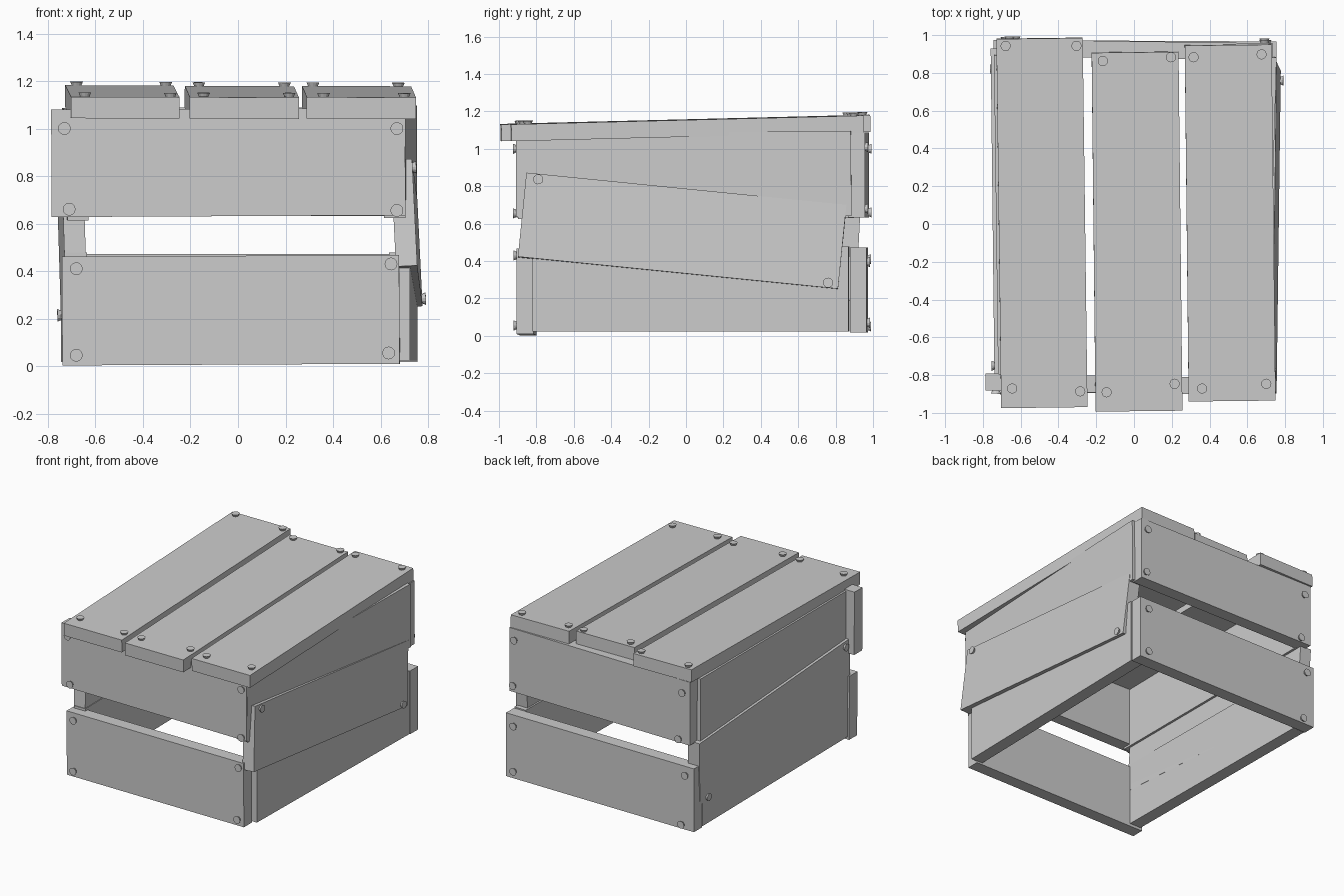
import bpy, bmesh
from mathutils import Matrix, Vector, Euler

# Columns of each base frame: length direction, width direction, outward normal
FRAMES = {
    "front": ((1, 0, 0), (0, 0, 1), (0, -1, 0)),
    "back": ((-1, 0, 0), (0, 0, 1), (0, 1, 0)),
    "right": ((0, 1, 0), (0, 0, 1), (1, 0, 0)),
    "left": ((0, -1, 0), (0, 0, 1), (-1, 0, 0)),
    "top": ((1, 0, 0), (0, 1, 0), (0, 0, 1)),
}
# Which world axes the nail coordinates refer to
NAIL_AXES = {"front": (0, 2), "back": (0, 2), "right": (1, 2), "left": (1, 2), "top": (0, 1)}
THICK = 0.09


def add_object(name, bm, matrix):
    mesh = bpy.data.meshes.new(name)
    bm.to_mesh(mesh)
    bm.free()
    ob = bpy.data.objects.new(name, mesh)
    ob.matrix_world = matrix
    bpy.context.collection.objects.link(ob)


def plank(name, side, center, length, width, rot=(0, 0, 0), nails=()):
    base = Matrix(FRAMES[side]).transposed().to_4x4()
    m = Matrix.Translation(center) @ Euler(rot).to_matrix().to_4x4() @ base
    bm = bmesh.new()
    bmesh.ops.create_cube(bm, size=1, matrix=Matrix.Diagonal((length, width, THICK, 1)))
    add_object(name, bm, m)
    if not nails:
        return
    # Flared nail heads sitting on the outer face
    bm = bmesh.new()
    for a, b in nails:
        p = Vector(center)
        i, j = NAIL_AXES[side]
        p[i], p[j] = a, b
        q = m.inverted() @ p
        q.z = THICK / 2 + 0.006
        bmesh.ops.create_cone(bm, cap_ends=True, segments=12, radius1=0.018,
                              radius2=0.027, depth=0.02, matrix=Matrix.Translation(q))
    add_object(name + "_nails", bm, m)


# Front boards
plank("front_lower_board", "front", (-0.03, -0.852, 0.235), 1.42, 0.458, (0, -0.005, -0.012),
      [(-0.68, 0.41), (-0.68, 0.045), (0.645, 0.43), (0.635, 0.055)])
plank("front_upper_board", "front", (-0.04, -0.85, 0.857), 1.49, 0.452, (0, -0.005, -0.018),
      [(-0.73, 1.0), (-0.71, 0.66), (0.67, 0.655), (0.67, 1.0)])

# Back boards
plank("back_lower_board", "back", (0.005, 0.925, 0.245), 1.5, 0.455, (0, 0, -0.005),
      [(0.69, 0.395), (0.69, 0.07), (-0.68, 0.41), (-0.65, 0.05)])
plank("back_upper_board", "back", (0.01, 0.922, 0.86), 1.45, 0.455, (0, 0, -0.014),
      [(0.69, 1.01), (0.70, 0.68), (-0.66, 1.0), (-0.63, 0.66)])

# Right side boards, the middle one nailed on crooked
plank("right_lower_board", "right", (0.695, 0.025, 0.25), 1.69, 0.455, (0, 0, -0.018))
plank("right_upper_board", "right", (0.685, -0.008, 0.86), 1.785, 0.455, (0.01, 0, -0.0275))
plank("right_crooked_board", "right", (0.71, -0.02, 0.56), 1.72, 0.452, (-0.1, -0.05, -0.008),
      [(-0.79, 0.835), (0.76, 0.28)])

# Left side boards, the middle one nailed on crooked
plank("left_lower_board", "left", (-0.69, 0.025, 0.25), 1.7, 0.455, (0, 0, 0.01))
plank("left_upper_board", "left", (-0.685, 0.02, 0.85), 1.75, 0.455, (0.01, 0, 0.013))
plank("left_crooked_board", "left", (-0.697, 0.05, 0.46), 1.74, 0.452, (-0.052, -0.03, 0.013),
      [(-0.75, 0.69), (0.82, 0.215)])

# Lid boards, sloping gently down to the front
plank("lid_left_board", "top", (-0.4875, 0.006, 1.112), 0.457, 1.955, (0.025, 0.004, 0.013),
      [(-0.68, 0.945), (-0.305, 0.945), (-0.645, -0.87), (-0.285, -0.885)])
plank("lid_middle_board", "top", (0.016, -0.04, 1.11), 0.46, 1.9, (0.025, 0.004, 0.011),
      [(-0.165, 0.865), (0.195, 0.885), (-0.145, -0.89), (0.215, -0.845)])
plank("lid_right_board", "top", (0.509, 0.006, 1.11), 0.46, 1.885, (0.025, 0.004, 0.011),
      [(0.315, 0.885), (0.675, 0.9), (0.36, -0.87), (0.7, -0.845)])
